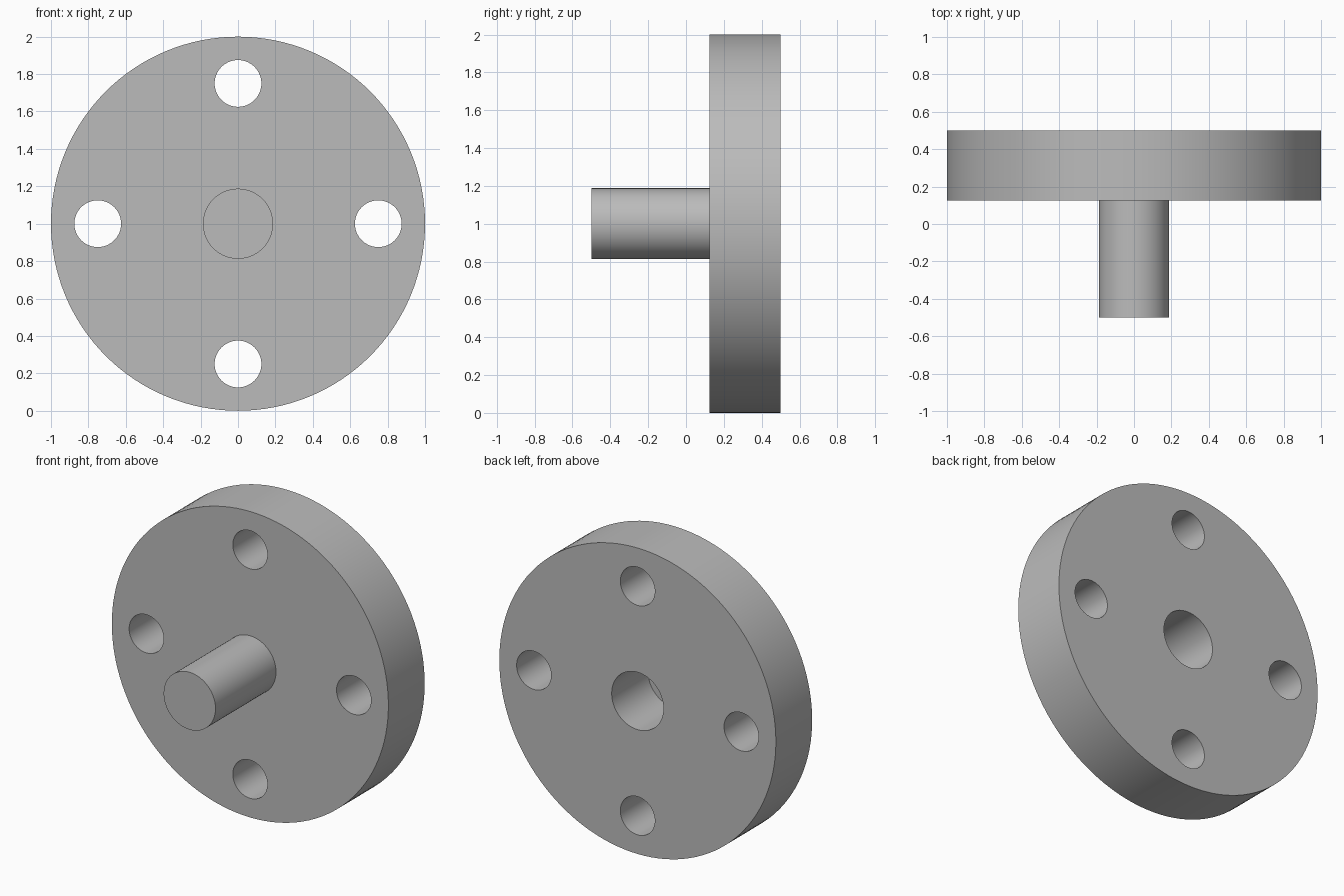
import bpy
import math

default = bpy.data.objects.get("Cube")
if default:
    bpy.data.objects.remove(default, do_unlink=True)

FLANGE_R, SHAFT_R, BOLT_R, BOLT_CIRCLE = 1.0, 0.1875, 0.125, 0.75
FRONT, FACE, BACK = -0.5, 0.125, 0.5
AXIS_Z = 1.0

steel = bpy.data.materials.new("plain_grey")
steel.use_nodes = True
grey = (0.5, 0.5, 0.5, 1.0)
steel.diffuse_color = grey
steel.node_tree.nodes["Principled BSDF"].inputs["Base Color"].default_value = grey


def rod(name, radius, y0, y1, x=0.0, z=AXIS_Z, sides=64):
    """Cylinder lying along y from y0 to y1."""
    bpy.ops.mesh.primitive_cylinder_add(
        vertices=sides, radius=radius, depth=y1 - y0,
        location=(x, (y0 + y1) / 2, z), rotation=(math.pi / 2, 0, 0))
    obj = bpy.context.object
    obj.name = name
    obj.data.materials.append(steel)
    return obj


def smooth(obj):
    bpy.ops.object.select_all(action="DESELECT")
    obj.select_set(True)
    bpy.context.view_layer.objects.active = obj
    bpy.ops.object.shade_smooth_by_angle(angle=math.radians(30))


# Round flange plate
flange = rod("flange", FLANGE_R, FACE, BACK, sides=128)

# Centre bore and four bolt holes, cut right through the plate
cutters = [rod("bore_cutter", SHAFT_R, FACE - 0.1, BACK + 0.1)]
for i in range(4):
    a = i * math.pi / 2
    cutters.append(rod("bolt_hole_cutter", BOLT_R, FACE - 0.1, BACK + 0.1,
                       BOLT_CIRCLE * math.cos(a),
                       AXIS_Z + BOLT_CIRCLE * math.sin(a)))
for cutter in cutters:
    cutter.hide_render = True
    mod = flange.modifiers.new("hole", "BOOLEAN")
    mod.operation = "DIFFERENCE"
    mod.solver = "EXACT"
    mod.object = cutter
bpy.context.view_layer.objects.active = flange
for mod in list(flange.modifiers):
    bpy.ops.object.modifier_apply(modifier=mod.name)
for cutter in cutters:
    bpy.data.objects.remove(cutter, do_unlink=True)
smooth(flange)

# Solid shaft, its end closing the bore at the front of the plate
shaft = rod("shaft", SHAFT_R, FRONT, FACE)
smooth(shaft)
